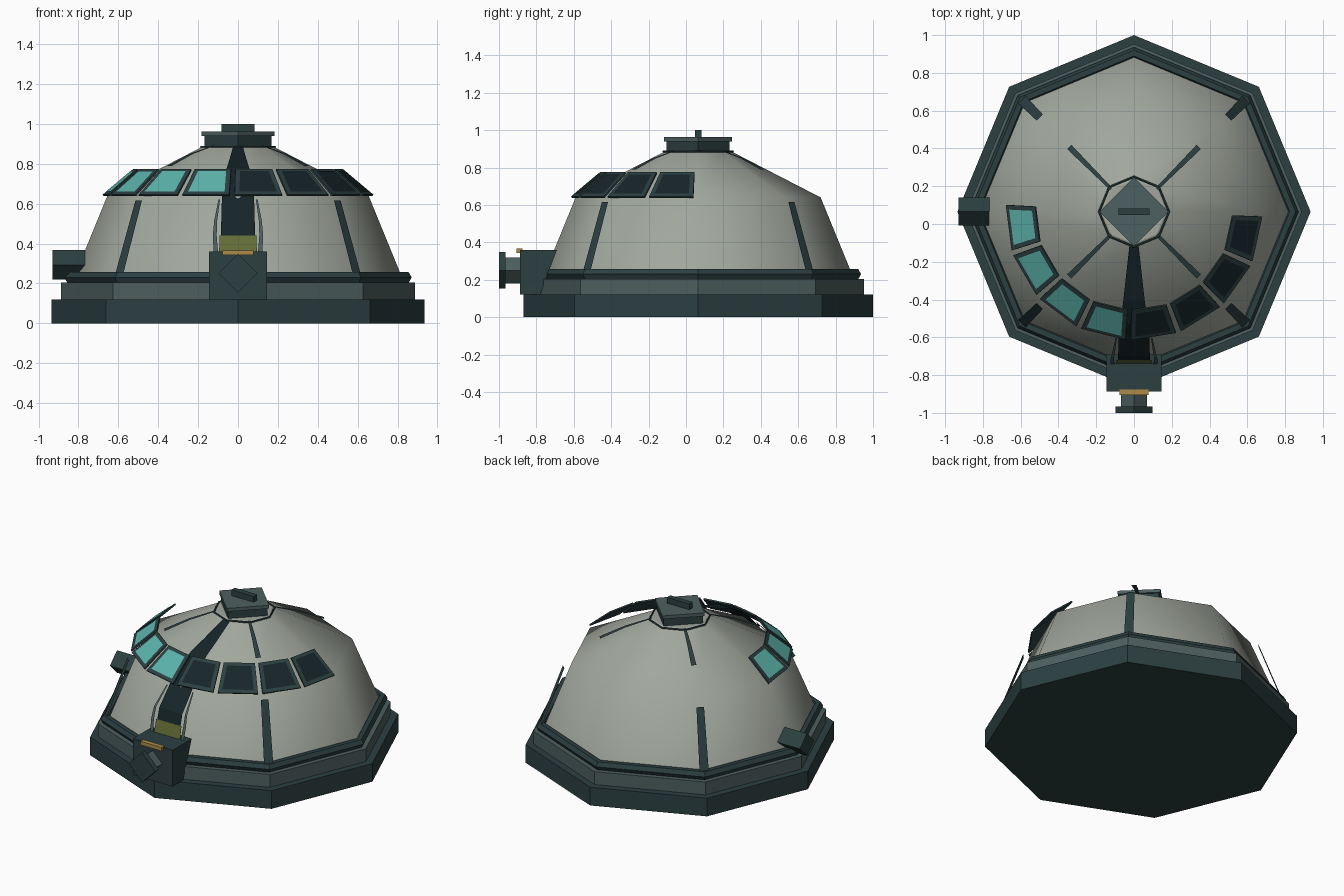
import bpy, math
from math import sin, cos, pi, radians
from mathutils import Vector

if "Cube" in bpy.data.objects:
    bpy.data.objects.remove(bpy.data.objects["Cube"])

CY = 0.065  # dome axis sits slightly behind the origin


def mat(name, rgb):
    m = bpy.data.materials.new(name)
    m.diffuse_color = (*rgb, 1)
    m.use_nodes = True
    m.node_tree.nodes["Principled BSDF"].inputs["Base Color"].default_value = m.diffuse_color
    return m


SHELL = mat("shell", (0.36, 0.39, 0.34))
DARK = mat("dark_trim", (0.025, 0.05, 0.053))
STEP = mat("step_grey", (0.075, 0.115, 0.115))
BLACK = mat("dark_glass", (0.008, 0.018, 0.022))
TEAL = mat("lit_glass", (0.11, 0.46, 0.42))
OLIVE = mat("olive", (0.13, 0.16, 0.04))
GOLD = mat("gold", (0.42, 0.26, 0.07))


def mesh(name, verts, faces, m):
    me = bpy.data.meshes.new(name)
    me.from_pydata([tuple(v) for v in verts], [], faces)
    me.materials.append(m)
    ob = bpy.data.objects.new(name, me)
    bpy.context.collection.objects.link(ob)
    return ob


def prism(name, rings, n, m, axis="z", at=(0, CY, 0), smooth=False):
    """Stack of n-sided rings (radius, height along axis), capped at both ends."""
    verts = []
    for r, h in rings:
        for i in range(n):
            a, b = r * cos(2 * pi * i / n), r * sin(2 * pi * i / n)
            p = {"z": (a, b, h), "y": (b, h, a), "x": (h, a, b)}[axis]
            verts.append(Vector(p) + Vector(at))
    faces = [(k * n + i, k * n + (i + 1) % n, (k + 1) * n + (i + 1) % n, (k + 1) * n + i)
             for k in range(len(rings) - 1) for i in range(n)]
    faces += [tuple(reversed(range(n))), tuple(range((len(rings) - 1) * n, len(rings) * n))]
    ob = mesh(name, verts, faces, m)
    if smooth:
        for p in ob.data.polygons:
            p.use_smooth = len(p.vertices) == 4
    return ob


def box(name, lo, hi, m, back_cut=0):
    """Box; back_cut pulls the lower back edge forward."""
    v = [(x, y - (back_cut if y == hi[1] and z == lo[2] else 0), z)
         for x in (lo[0], hi[0]) for y in (lo[1], hi[1]) for z in (lo[2], hi[2])]
    f = [(0, 1, 3, 2), (4, 6, 7, 5), (0, 4, 5, 1), (2, 3, 7, 6), (0, 2, 6, 4), (1, 5, 7, 3)]
    return mesh(name, v, f, m)


def strip(name, path, angle, m):
    """Thin panel over the dome; path rows are (radius, z, left, right)."""
    a = radians(angle)
    out, side = Vector((cos(a), sin(a), 0)), Vector((-sin(a), cos(a), 0))
    verts = []
    for r, z, left, right in path:
        for s in (left, right):
            verts.append(out * r + side * s + Vector((0, CY, z)))
    faces = [(2 * i, 2 * i + 1, 2 * i + 3, 2 * i + 2) for i in range(len(path) - 1)]
    return mesh(name, verts, faces, m)


# Octagonal base, step and dome
prism("base", [(0.935, 0), (0.935, 0.12)], 8, DARK)
prism("step", [(0.888, 0.12), (0.888, 0.205)], 8, STEP)
prism("dome", [(0.835, 0.2), (0.655, 0.64), (0.17, 0.89)], 8, SHELL, smooth=True)


# Rim ring round the foot of the dome and fine ring under the cap
def ring(name, radius, minor, z):
    bpy.ops.mesh.primitive_torus_add(major_segments=8, minor_segments=6, major_radius=radius,
                                     minor_radius=minor, location=(0, CY, z))
    ob = bpy.context.object
    ob.name = name
    ob.data.materials.append(DARK)


ring("rim_ring", 0.84, 0.031, 0.23)
ring("cap_ring", 0.185, 0.006, 0.885)

# Diamond-shaped cap with handle bar
prism("cap_lower", [(0.168, 0.87), (0.168, 0.94)], 4, DARK)
prism("cap_plate", [(0.182, 0.94), (0.182, 0.962)], 4, STEP)
box("cap_bar", (-0.082, CY - 0.018, 0.96), (0.082, CY + 0.018, 1.0), DARK)

# Diagonal ribs, lower and upper
for i, ang in enumerate((45, 135, 225, 315)):
    strip(f"lower_rib_{i}", [(0.845, 0.24, -0.028, 0.028), (0.705, 0.615, -0.023, 0.023)], ang, DARK)
    strip(f"upper_rib_{i}", [(0.17, 0.892, -0.008, 0.008), (0.33, 0.85, -0.012, 0.012),
                             (0.485, 0.79, -0.016, 0.016)], ang, DARK)

# Front slit, olive sill and the blades beside it
slit = [(0.785, 0.44, 0.085), (0.765, 0.51, 0.084), (0.665, 0.62, 0.081), (0.595, 0.70, 0.072),
        (0.465, 0.78, 0.056), (0.365, 0.815, 0.045), (0.185, 0.885, 0.025)]
strip("slit", [(r, z, -w, w) for r, z, w in slit], 270, BLACK)
strip("sill", [(0.806, 0.35, -0.095, 0.095), (0.786, 0.44, -0.092, 0.092)], 270, OLIVE)
for s in (-1, 1):
    blade = [(0.808, 0.35, 0.1, 0.122), (0.788, 0.44, 0.107, 0.126),
             (0.768, 0.51, 0.105, 0.12), (0.668, 0.62, 0.09, 0.098)]
    strip("slit_blade", [(r, z, s * a, s * b) for r, z, a, b in blade], 270, STEP)

# Window band: four lit panes on the left, four dark on the right
for i in range(8):
    start = 177 + 22.9 * i
    quad = []
    for a, r, z in ((0, 0.68, 0.645), (20.5, 0.68, 0.645), (20.5, 0.525, 0.775), (0, 0.525, 0.775)):
        t = radians(start + a)
        quad.append(Vector((r * cos(t), CY + r * sin(t), z)))
    frame = mesh(f"window_frame_{i}", quad, [(0, 1, 2, 3)], DARK)
    mod = frame.modifiers.new("thickness", "SOLIDIFY")
    mod.thickness = 0.01
    normal = (quad[1] - quad[0]).cross(quad[3] - quad[0]).normalized()
    mid = sum(quad, Vector()) / 4
    pane = [mid + (p - mid) * 0.78 + normal * 0.003 for p in quad]
    mesh(f"window_pane_{i}", pane, [(0, 1, 2, 3)], TEAL if i < 4 else BLACK)

# Front housing with stubby diamond barrel and gold latch
box("front_housing", (-0.145, -0.888, 0.12), (0.145, -0.69, 0.36), DARK, back_cut=0.09)
prism("barrel", [(0.07, -0.97), (0.07, -0.86)], 4, STEP, "y", (0, 0, 0.25))
prism("barrel_end", [(0.098, -1.0), (0.098, -0.965)], 4, DARK, "y", (0, 0, 0.25))
box("latch", (-0.077, -0.905, 0.342), (0.077, -0.875, 0.366), GOLD)

# Side port on the left
prism("side_port", [(0.074, -0.93), (0.074, -0.74)], 4, DARK, "x", (0, 0.067, 0.293))
